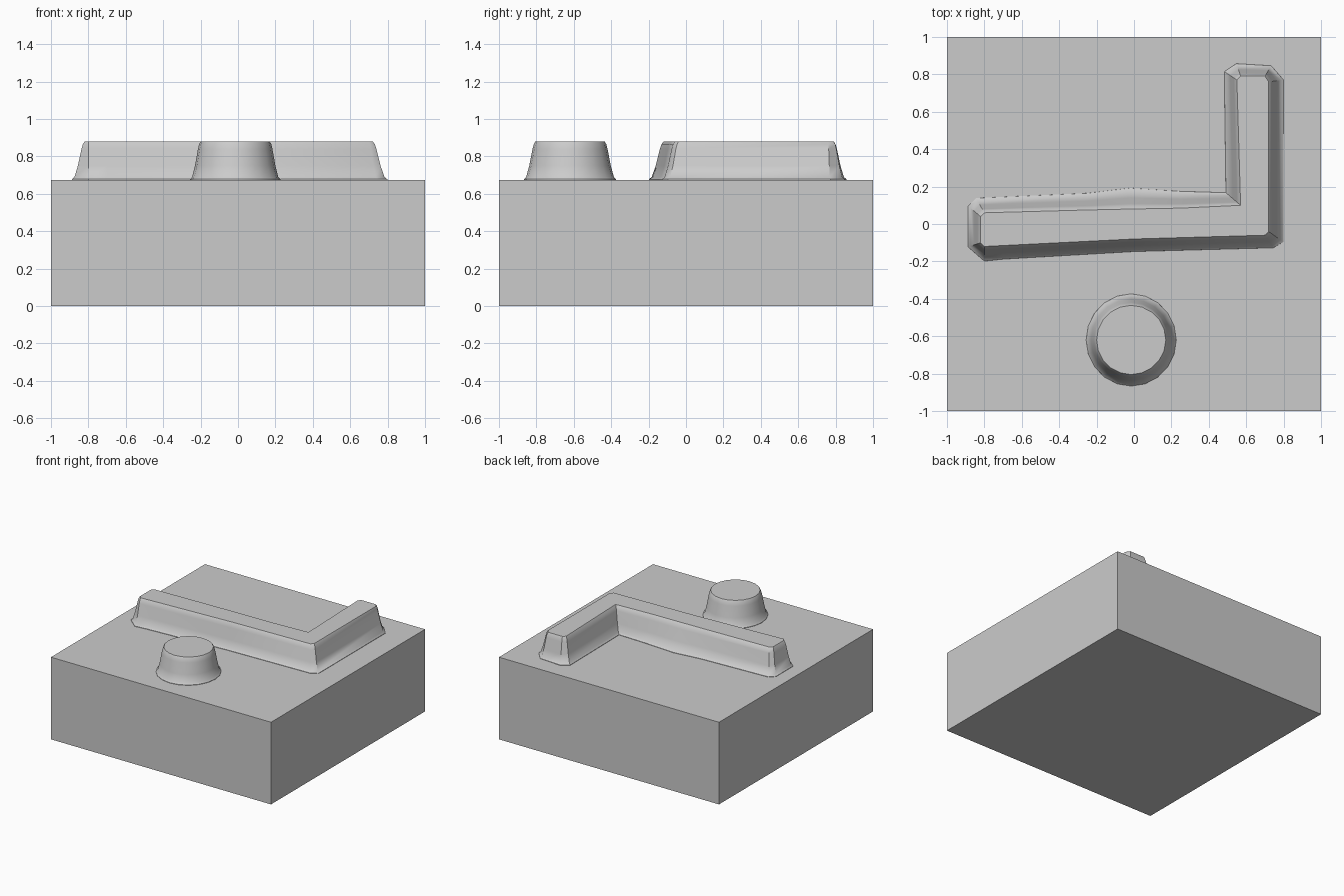
import bpy
import bmesh
from math import cos, sin, radians
from mathutils import Vector

cube = bpy.data.objects.get("Cube")
if cube:
    bpy.data.objects.remove(cube, do_unlink=True)

GROUND = 0.675

stone = bpy.data.materials.new("plain_grey")
stone.use_nodes = True
grey = (0.6, 0.6, 0.6, 1)
stone.diffuse_color = grey
stone.node_tree.nodes["Principled BSDF"].inputs["Base Color"].default_value = grey

# Wall profile: (height, blend from foot outline to top outline)
PROFILE = [(GROUND - 0.02, -0.15), (GROUND + 0.003, -0.12), (0.69, 0.1), (0.75, 0.4),
           (0.84, 0.72), (0.865, 0.84), (0.88, 1.0)]


def finish(name, bm):
    bmesh.ops.recalc_face_normals(bm, faces=bm.faces)
    mesh = bpy.data.meshes.new(name)
    bm.to_mesh(mesh)
    bm.free()
    mesh.materials.append(stone)
    obj = bpy.data.objects.new(name, mesh)
    bpy.context.collection.objects.link(obj)
    return obj


def raised_form(name, foot, top):
    """Loft a sloping wall between two matching outlines and cap it."""
    bm = bmesh.new()
    rings = []
    for z, t in PROFILE:
        ring = []
        for a, b in zip(foot, top):
            p = Vector(a).lerp(Vector(b), t)
            ring.append(bm.verts.new((p.x, p.y, z)))
        rings.append(ring)
    n = len(foot)
    for low, high in zip(rings, rings[1:]):
        for i in range(n):
            j = (i + 1) % n
            bm.faces.new((low[i], low[j], high[j], high[i]))
    bm.faces.new(rings[-1])
    bm.faces.new(rings[0][::-1])
    obj = finish(name, bm)
    bpy.ops.object.select_all(action="DESELECT")
    obj.select_set(True)
    bpy.context.view_layer.objects.active = obj
    bpy.ops.object.shade_smooth_by_angle(angle=radians(35))


# Ground block
bm = bmesh.new()
bmesh.ops.create_cube(bm, size=1)
bmesh.ops.scale(bm, vec=(2, 2, GROUND), verts=bm.verts)
bmesh.ops.translate(bm, vec=(0, 0, GROUND / 2), verts=bm.verts)
finish("ground_block", bm)

# L-shaped ridge, outlines run anticlockwise from the left end
ridge_foot = [(-0.88, 0.09), (-0.88, -0.12), (-0.80, -0.19), (-0.70, -0.18), (0.0, -0.14),
              (0.74, -0.12), (0.79, -0.09), (0.79, 0.77), (0.73, 0.84), (0.55, 0.85),
              (0.49, 0.81), (0.50, 0.16), (0.25, 0.165), (-0.02, 0.18), (-0.25, 0.155),
              (-0.84, 0.13)]
ridge_top = [(-0.82, 0.04), (-0.82, -0.10), (-0.80, -0.12), (-0.70, -0.115), (0.0, -0.08),
             (0.70, -0.06), (0.72, -0.04), (0.72, 0.76), (0.70, 0.79), (0.57, 0.79),
             (0.55, 0.77), (0.57, 0.10), (0.25, 0.085), (-0.02, 0.08), (-0.25, 0.075),
             (-0.80, 0.06)]
raised_form("corner_ridge", ridge_foot, ridge_top)


# Round mound
def circle(cx, cy, rx, ry, sides=20):
    return [(cx + rx * cos(radians(360 * i / sides)),
             cy + ry * sin(radians(360 * i / sides))) for i in range(sides)]


raised_form("round_mound", circle(-0.015, -0.62, 0.235, 0.24),
            circle(-0.015, -0.62, 0.185, 0.185))
